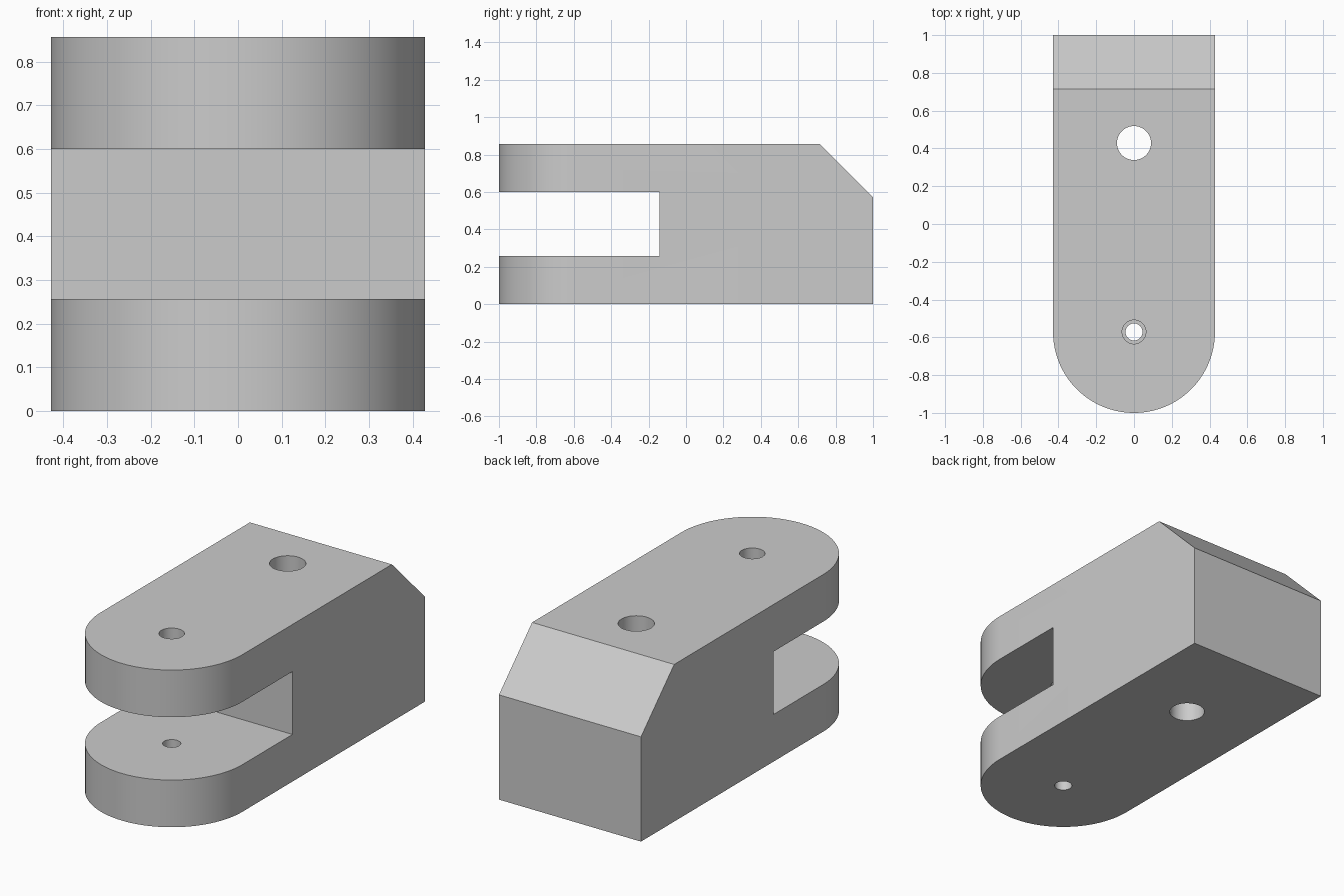
import bpy, bmesh, math

if "Cube" in bpy.data.objects:
    bpy.data.objects.remove(bpy.data.objects["Cube"], do_unlink=True)

U = 2 / 7            # design unit: the bracket is 7 long, 3 wide, 3 high
R = 1.5 * U          # half width and nose radius
H = 3 * U
NOSE_Y = -1 + R
SEGMENTS = 64

grey = bpy.data.materials.new("plain grey")
grey.use_nodes = True
colour = (0.6, 0.6, 0.6, 1)
grey.diffuse_color = colour
grey.node_tree.nodes["Principled BSDF"].inputs["Base Color"].default_value = colour


def prism(name, points, direction):
    """Extrude a closed outline of 3D points along a direction."""
    bm = bmesh.new()
    face = bm.faces.new([bm.verts.new(p) for p in points])
    top = bmesh.ops.extrude_face_region(bm, geom=[face])["geom"]
    bmesh.ops.translate(bm, vec=direction,
                        verts=[v for v in top if isinstance(v, bmesh.types.BMVert)])
    bmesh.ops.recalc_face_normals(bm, faces=bm.faces)
    mesh = bpy.data.meshes.new(name)
    bm.to_mesh(mesh)
    bm.free()
    mesh.materials.append(grey)
    obj = bpy.data.objects.new(name, mesh)
    bpy.context.collection.objects.link(obj)
    return obj


def side_cutter(name, profile):
    """Cutter with a (y, z) profile running across the whole width."""
    return prism(name, [(-1, y, z) for y, z in profile], (2, 0, 0))


def hole_cutter(name, y, radius, bottom, top):
    ring = [math.tau * i / SEGMENTS for i in range(SEGMENTS)]
    return prism(name, [(radius * math.cos(a), y + radius * math.sin(a), bottom)
                        for a in ring], (0, 0, top - bottom))


# Body: straight block with a rounded front
arc = [math.pi + math.pi * i / SEGMENTS for i in range(SEGMENTS + 1)]
outline = [(R * math.cos(a), NOSE_Y + R * math.sin(a), 0) for a in arc]
body = prism("clevis_body", outline + [(R, 1, 0), (-R, 1, 0)], (0, 0, H))

# Fork slot, rear chamfer, mounting hole and stepped pin hole
slot_low, slot_high, slot_end = 0.9 * U, 2.1 * U, -0.5 * U
cutters = [
    side_cutter("slot_cutter", [(-2, slot_low), (slot_end, slot_low),
                                (slot_end, slot_high), (-2, slot_high)]),
    side_cutter("chamfer_cutter", [(1 - 2 * U, H + U), (1 + U, H - 2 * U),
                                   (1 + U, H + U)]),
    hole_cutter("mounting_hole_cutter", 1.5 * U, 0.09, -U, H + U),
    hole_cutter("upper_pin_hole_cutter", NOSE_Y, 0.063, H / 2, H + U),
    hole_cutter("lower_pin_hole_cutter", NOSE_Y, 0.045, -U, H / 2),
]

bpy.ops.object.select_all(action="DESELECT")
bpy.context.view_layer.objects.active = body
body.select_set(True)
for cutter in cutters:
    mod = body.modifiers.new(cutter.name, "BOOLEAN")
    mod.operation = "DIFFERENCE"
    mod.solver = "EXACT"
    mod.object = cutter
    bpy.ops.object.modifier_apply(modifier=mod.name)
    bpy.data.objects.remove(cutter, do_unlink=True)

bpy.ops.object.shade_smooth_by_angle(angle=math.radians(30))
